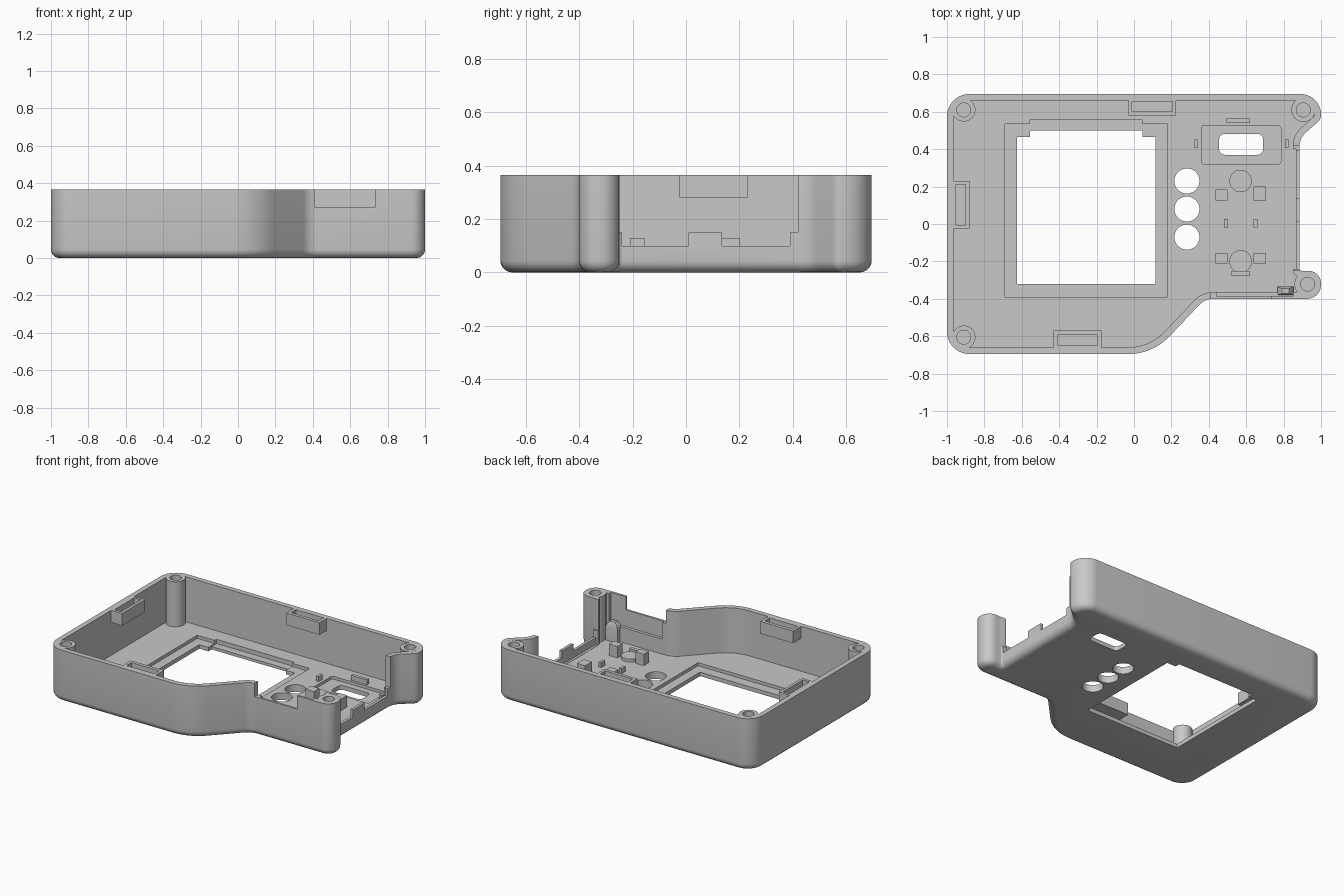
import bpy, bmesh, math
from mathutils import Vector

if "Cube" in bpy.data.objects:
    bpy.data.objects.remove(bpy.data.objects["Cube"], do_unlink=True)

H, FLOOR, WALL, FILLET = 0.365, 0.05, 0.036, 0.045

grey = bpy.data.materials.new("plain grey")
grey.use_nodes = True
grey.diffuse_color = (0.58, 0.58, 0.58, 1)
grey.node_tree.nodes["Principled BSDF"].inputs["Base Color"].default_value = (0.58, 0.58, 0.58, 1)


def rounded(corners, seg=10):
    """Counter-clockwise outline with each (x, y, radius) corner rounded."""
    out, n = [], len(corners)
    for i, (x, y, r) in enumerate(corners):
        p = Vector((x, y, 0))
        a = (Vector((*corners[i - 1][:2], 0)) - p).normalized()
        b = (Vector((*corners[(i + 1) % n][:2], 0)) - p).normalized()
        half = a.angle(b) / 2
        c = p + (a + b).normalized() * r / math.sin(half)
        v1, v2 = (p + v * r / math.tan(half) - c for v in (a, b))
        out += [c + v1.slerp(v2, k / seg).normalized() * r for k in range(seg + 1)]
    return out


def inset(points, d):
    """Move an outline inward by d."""
    out, n = [], len(points)
    for i, p in enumerate(points):
        e1 = (p - points[i - 1]).normalized()
        e2 = (points[(i + 1) % n] - p).normalized()
        n1, n2 = Vector((-e1.y, e1.x, 0)), Vector((-e2.y, e2.x, 0))
        out.append(p + (n1 + n2) * d / (1 + n1.dot(n2)))
    return out


def loft(name, rings):
    """Closed solid from (outline, z) rings, bottom to top."""
    bm = bmesh.new()
    loops = [[bm.verts.new((p.x, p.y, z)) for p in pts] for pts, z in rings]
    for lo, hi in zip(loops, loops[1:]):
        for i in range(len(lo)):
            j = (i + 1) % len(lo)
            bm.faces.new((lo[i], lo[j], hi[j], hi[i]))
    bm.faces.new(loops[0][::-1])
    bm.faces.new(loops[-1])
    me = bpy.data.meshes.new(name)
    bm.to_mesh(me)
    bm.free()
    me.materials.append(grey)
    ob = bpy.data.objects.new(name, me)
    bpy.context.collection.objects.link(ob)
    return ob


def rect(x0, x1, y0, y1):
    return [Vector((x, y, 0)) for x, y in ((x0, y0), (x1, y0), (x1, y1), (x0, y1))]


def box(name, x0, x1, y0, y1, z0, z1):
    return loft(name, [(rect(x0, x1, y0, y1), z0), (rect(x0, x1, y0, y1), z1)])


def disc(name, x, y, r, z0, z1, seg=40):
    pts = [Vector((x + r * math.cos(math.tau * k / seg),
                   y + r * math.sin(math.tau * k / seg), 0)) for k in range(seg)]
    return loft(name, [(pts, z0), (pts, z1)])


def cut(target, tool):
    """Subtract tool from target and discard the tool."""
    mod = target.modifiers.new("cut", "BOOLEAN")
    mod.operation, mod.solver, mod.object = "DIFFERENCE", "EXACT", tool
    bpy.context.view_layer.objects.active = target
    bpy.ops.object.modifier_apply(modifier=mod.name)
    bpy.data.objects.remove(tool, do_unlink=True)


def smooth(ob):
    bpy.ops.object.select_all(action="DESELECT")
    ob.select_set(True)
    bpy.context.view_layer.objects.active = ob
    bpy.ops.object.shade_smooth_by_angle(angle=math.radians(30))


# Shell with rounded bottom edge
outline = rounded([(-1, -0.695, 0.12), (0.1, -0.695, 0.3), (0.38, -0.4, 0.1),
                   (1, -0.4, 0.074), (1, -0.25, 0.068), (0.885, -0.25, 0.01),
                   (0.885, 0.46, 0.1), (1, 0.56, 0.05), (1, 0.695, 0.11),
                   (-1, 0.695, 0.12)])
rings = []
for k in range(6):
    a = k / 5 * math.pi / 2
    rings.append((inset(outline, FILLET * (1 - math.sin(a))), FILLET * (1 - math.cos(a))))
shell = loft("case_shell", rings + [(outline, H)])

# Cavity, leaving screw posts and clip pockets standing
inner = inset(outline, WALL)
cavity = loft("cavity", [(inner, FLOOR), (inner, 0.5)])
posts = [(-0.91, 0.61, 0.062), (-0.91, -0.605, 0.062), (0.905, 0.61, 0.064), (0.928, -0.322, 0.07)]
for x, y, r in posts:
    cut(cavity, disc("post", x, y, r, 0, 0.6))
clips = [(-0.03, 0.225, 0.58, 0.68), (-0.98, -0.88, -0.025, 0.23), (-0.43, -0.175, -0.68, -0.57)]
for c in clips:
    cut(cavity, box("clip", *c, 0.28, 0.6))
cut(shell, cavity)

# Screw holes and clip slots
for x, y, r in posts:
    cut(shell, disc("screw_hole", x, y, 0.037, 0.1, 0.5))
for s in [(-0.01, 0.205, 0.602, 0.655), (-0.952, -0.9, -0.005, 0.212), (-0.41, -0.195, -0.647, -0.593)]:
    cut(shell, box("slot", *s, 0.3, 0.5))

# Thin walls on the narrow side, port opening and front notch
for b in [(0.44, 0.85, -0.385, -0.3, 0.155, 0.5),
          (0.8, 0.865, -0.24, 0.4, 0.052, 0.5),
          (0.8, 1.1, -0.249, 0.42, 0.15, 0.5),
          (0.8, 1.1, -0.24, 0.01, 0.1, 0.3),
          (0.8, 1.1, 0.135, 0.39, 0.1, 0.3),
          (0.41, 0.735, -0.5, -0.35, 0.272, 0.5)]:
    cut(shell, box("opening", *b))

# Screen window with stepped ledge
for b in [(-0.69, 0.18, -0.39, 0.535, 0.028, 0.2),
          (-0.555, 0.045, 0.4, 0.555, 0.02, 0.2),
          (-0.625, 0.115, -0.32, 0.465, -0.1, 0.2),
          (-0.555, 0.045, 0.4, 0.5, -0.1, 0.2)]:
    cut(shell, box("window", *b))

# Button holes and the pocketed rounded slot
for y in (0.23, 0.08, -0.07):
    cut(shell, disc("button_hole", 0.283, y, 0.067, -0.1, 0.2))


def round_rect(x0, x1, y0, y1, r):
    return rounded([(x0, y0, r), (x1, y0, r), (x1, y1, r), (x0, y1, r)], 6)


for pts, z in [(round_rect(0.36, 0.785, 0.32, 0.525, 0.015), 0.03),
               (round_rect(0.455, 0.69, 0.37, 0.482, 0.03), -0.1)]:
    cut(shell, loft("port", [(pts, z), (pts, 0.2)]))
smooth(shell)

# Board supports on the floor
for i, (x0, x1, y0, y1) in enumerate([(0.435, 0.5, 0.125, 0.185), (0.64, 0.705, 0.125, 0.2),
                                      (0.435, 0.5, -0.21, -0.155), (0.64, 0.705, -0.21, -0.155)]):
    box(f"support_block_{i}", x0, x1, y0, y1, 0.04, 0.13)

# Low locating ribs
for i, (x, y, w, d) in enumerate([(0.557, 0.552, 0.125, 0.022), (0.33, 0.428, 0.02, 0.045),
                                  (0.817, 0.428, 0.02, 0.045), (0.492, 0.003, 0.02, 0.045),
                                  (0.65, 0.003, 0.02, 0.045), (0.57, -0.265, 0.095, 0.025)]):
    box(f"rib_{i}", x - w / 2, x + w / 2, y - d / 2, y + d / 2, 0.04, 0.085)

# Round pads
for i, y in enumerate((0.23, -0.2)):
    smooth(disc(f"round_pad_{i}", 0.57, y, 0.06, 0.04, 0.07))

# Arched peg beside the front wall
peg = [((0.765, 0.855, -0.38, -0.333), 0.04), ((0.765, 0.855, -0.38, -0.333), 0.145),
       ((0.775, 0.845, -0.377, -0.338), 0.17), ((0.79, 0.83, -0.372, -0.345), 0.185)]
smooth(loft("arched_peg", [(rect(*r), z) for r, z in peg]))
